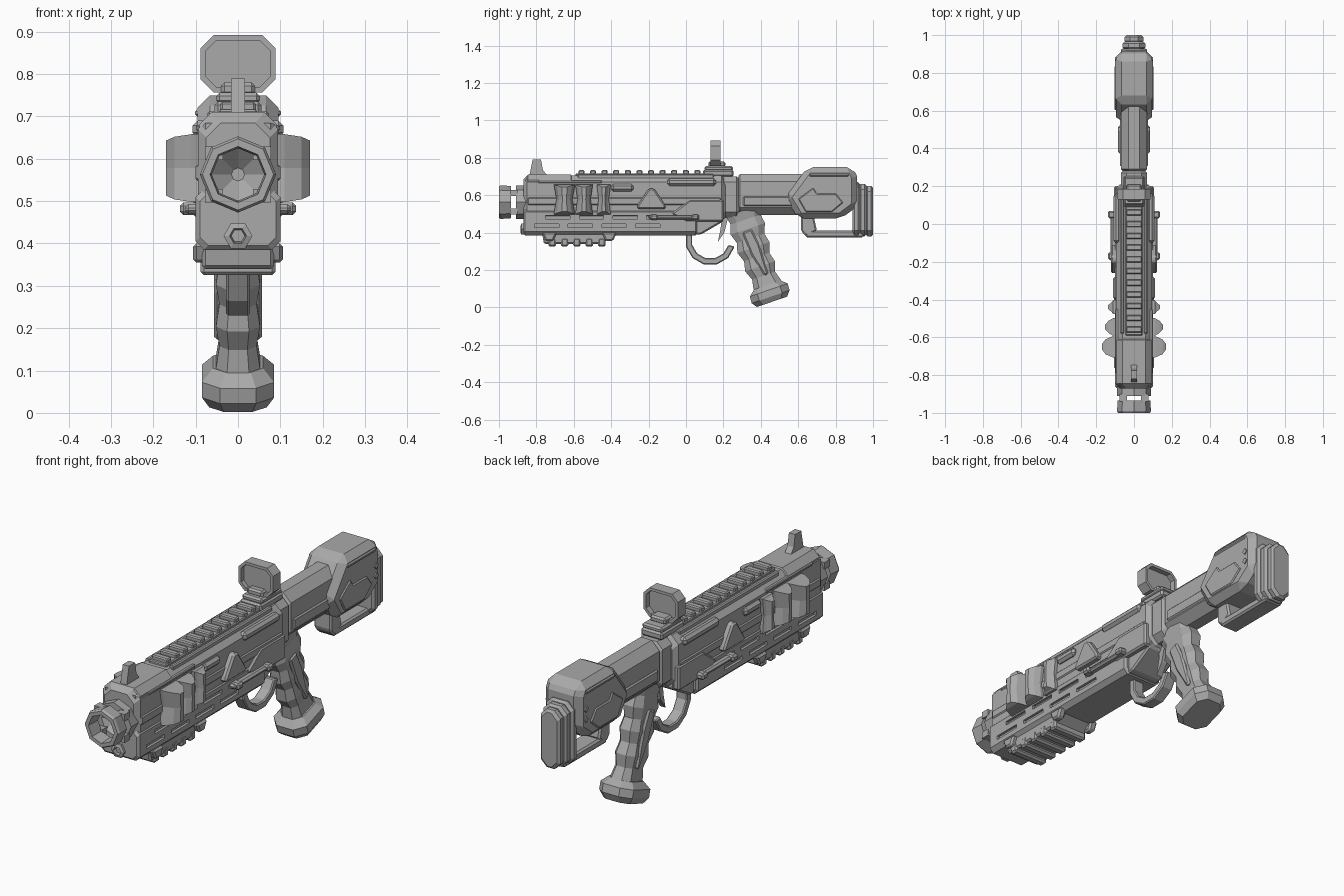
import bpy, bmesh, math

default_cube = bpy.data.objects.get("Cube")
if default_cube:
    bpy.data.objects.remove(default_cube)

grey = bpy.data.materials.new("plain grey")
grey.use_nodes = True
shade = (.4, .4, .4, 1)
grey.diffuse_color = shade
grey.node_tree.nodes["Principled BSDF"].inputs["Base Color"].default_value = shade


def loft(name, rings, closed=False, bevel=0, mirror=False):
    """Bridge rings of points, capping the ends unless the loft closes on itself."""
    bm = bmesh.new()
    loops = [[bm.verts.new(point) for point in ring] for ring in rings]
    pairs = list(zip(loops, loops[1:]))
    if closed:
        pairs.append((loops[-1], loops[0]))
    else:
        bm.faces.new(loops[0])
        bm.faces.new(loops[-1])
    for first, second in pairs:
        for i in range(len(first)):
            bm.faces.new((first[i - 1], first[i], second[i], second[i - 1]))
    bmesh.ops.recalc_face_normals(bm, faces=bm.faces)
    mesh = bpy.data.meshes.new(name)
    bm.to_mesh(mesh)
    bm.free()
    mesh.materials.append(grey)
    part = bpy.data.objects.new(name, mesh)
    bpy.context.collection.objects.link(part)
    if mirror:
        part.modifiers.new("mirror", 'MIRROR')
    if bevel:
        modifier = part.modifiers.new("bevel", 'BEVEL')
        modifier.width = bevel
        modifier.segments = 1
        modifier.limit_method = 'ANGLE'
    return part


def prism(name, profile, half, inner=None, bevel=.008):
    """Side profile of (y, z) points; an inner x makes a mirrored pair of plates."""
    start = -half if inner is None else inner
    rings = [[(x, y, z) for y, z in profile] for x in (start, half)]
    return loft(name, rings, bevel=bevel, mirror=inner is not None)


def block(name, front, back, low, high, half, inner=None, bevel=.008):
    corners = [(front, low), (back, low), (back, high), (front, high)]
    return prism(name, corners, half, inner, bevel)


def chamfered(y, half, low, high, cut):
    """Rectangle with clipped corners, facing along y."""
    right = [(half - cut, high), (half, high - cut), (half, low + cut), (half - cut, low)]
    return [(x, y, z) for x, z in right] + [(-x, y, z) for x, z in reversed(right)]


def hull(name, front, back, half, low, high, cut, ease=.01):
    """Chamfered bar whose two ends are eased inwards."""
    rings = []
    for y, e in ((front, ease), (front + ease, 0), (back - ease, 0), (back, ease)):
        rings.append(chamfered(y, half - e, low + e, high - e, cut))
    return loft(name, rings)


def disc(y, radius, height, sides=8):
    angles = [math.tau * i / sides for i in range(sides)]
    return [(radius * math.cos(a), y, height + radius * math.sin(a)) for a in angles]


# Muzzle: open front ring, four posts and a collar with a conical bore
bore = .563
ring = ((-.935, .086), (-.99, .09), (-1, .084), (-1, .066), (-.935, .062))
loft("muzzle_ring", [disc(y, r, bore) for y, r in ring], closed=True)
collar = ((-.84, .09), (-.91, .09), (-.91, .062), (-.86, .004))
loft("muzzle_collar", [disc(y, r, bore) for y, r in collar])
for side in (-1, 1):
    middle = bore + side * .05
    block("muzzle_post", -.94, -.9, middle - .016, middle + .016, .078, inner=.036, bevel=0)

# Upper receiver and its rear neck
hull("upper_receiver", -.87, .21, .095, .46, .705, cut=.035, ease=.02)
hull("receiver_neck", .15, .31, .07, .48, .7, cut=.03, ease=.04)
block("mid_stripe", -.85, .19, .545, .59, .1, inner=.08)
receiver_side = [(-.08, .5), (.02, .575), (.2, .575), (.2, .46), (0, .46)]
prism("receiver_side_plate", receiver_side, .105, inner=.07)

# Lower handguard with two rows of cut slots, and the trigger housing
guard = hull("handguard", -.87, .06, .1, .385, .53, cut=.02)
for row in range(2):
    for column in range(4):
        front = -.75 + column * .18 - row * .06
        height = .482 - row * .046
        cutter = block("slot_cutter", front, front + .13, height - .009, height + .009,
                       half=.2, inner=.088, bevel=0)
        cutter.hide_render = True
        cutter.hide_viewport = True
        slot = guard.modifiers.new("slot", 'BOOLEAN')
        slot.object = cutter
        slot.solver = 'EXACT'
prism("trigger_housing", [(-.05, .39), (.08, .39), (.2, .46), (.2, .5), (-.05, .5)], .08)
plug = ((-.85, .034), (-.88, .034), (-.885, .02), (-.87, .016))
loft("front_plug", [disc(y, r, .418, sides=6) for y, r in plug])

# Ribbed rail below the handguard
prism("under_rail", [(-.77, .4), (-.76, .34), (-.45, .34), (-.37, .4)], .085)
for front, back in ((-.77, -.69), (-.45, -.37)):
    prism("under_rail_clasp", [(front, .4), (front + .02, .355), (back - .02, .355), (back, .4)],
          .106, inner=.07)
for i in range(5):
    front = -.735 + i * .066
    block("under_rib", front, front + .04, .325, .37, .088)

# Three pairs of side fins, shrinking rearwards
for i in range(3):
    centre = -.65 + i * .105
    reach = .17 - i * .016
    rings = []
    for x, taper in ((.08, 1), (.11, 1), (reach - .02, .7), (reach, .25)):
        depth = (.057 - i * .01) * taper
        tall = .06 + .02 * taper
        outline = [(-1, -1), (1, -1), (.75, 0), (1, 1), (-1, 1), (-.75, 0)]
        rings.append([(x, centre + u * depth, .578 + v * tall) for u, v in outline])
    loft("side_fin", rings, mirror=True)

# Raised plates on the sides
triangle = [(-.26, .525), (-.26, .545), (-.2, .635), (-.17, .635), (-.11, .545), (-.11, .525)]
prism("side_triangle", triangle, .122, inner=.08)
block("small_side_plate", -.4, -.28, .62, .66, .112, inner=.08, bevel=.012)
block("long_side_plate", -.1, .16, .65, .69, .108, inner=.07, bevel=.012)
block("front_side_strip", -.79, -.45, .665, .68, .099, inner=.07, bevel=.004)
block("side_rod", -.2, .07, .47, .492, .125, inner=.09)
for front in (-.19, .03):
    block("rod_end", front, front + .04, .467, .497, .137, inner=.09)

# Toothed top rail and front sight
block("top_rail", -.59, .19, .69, .716, .045, bevel=.004)
block("rail_edge", -.58, .15, .68, .712, .072, inner=.052, bevel=.005)
for i in range(12):
    front = -.575 + i * .062
    block("rail_tooth", front, front + .032, .71, .734, .042, bevel=.005)
hull("front_cap", -.86, -.6, .092, .64, .71, cut=.03, ease=.015)
sight = [(-.84, .69), (-.82, .79), (-.775, .79), (-.765, .735), (-.73, .69)]
prism("front_sight", sight, .016, bevel=0)

# Optic: clamp, foot, and a framed pane
block("optic_base", .09, .255, .7, .735, .055)
block("optic_clamp", .1, .25, .73, .756, .052)
block("optic_foot", .12, .21, .75, .78, .04)
frame = []
for wall, ends in ((0, (.13, .185)), (.013, (.185, .13))):
    for y in ends:
        frame.append(chamfered(y, .088 - wall, .757 + wall, .892 - wall, .03 - wall / 2))
loft("optic_frame", frame, closed=True)
hull("optic_pane", .15, .16, .077, .767, .882, cut=.024, ease=0)

# Stock tube, shell and side details
hull("stock_tube", .28, .65, .068, .495, .712, cut=.04)
block("tube_side_rib", .3, .6, .535, .6, .074, inner=.05, bevel=.012)
shell = [(.53, .59), (.65, .75), (.89, .75), (.915, .7), (.915, .54), (.83, .475), (.6, .475)]
prism("stock_shell", shell, .096, bevel=.03)
block("stock_side_bar", .66, .87, .7, .717, .101, inner=.07, bevel=.005)
panel = [(.6, .58), (.68, .64), (.7, .61), (.8, .61), (.84, .56), (.78, .51), (.64, .51)]
prism("stock_side_panel", panel, .102, inner=.08, bevel=.005)
for height in (.585, .632):
    diamond = [(.855, height), (.87, height - .015), (.885, height), (.87, height + .015)]
    prism("stock_screw", diamond, .101, inner=.08, bevel=0)

# Open loop below the stock, closed behind by the stepped butt pad
prism("loop_front_post", [(.615, .5), (.615, .41), (.64, .38), (.7, .41), (.68, .5)], .045)
block("loop_bar", .64, .95, .375, .412, .045)
for i in range(3):
    front = .89 + i * .035
    hull("butt_pad", front, front + .04, .07 - i * .01, .38, .67 - i * .01, cut=.03)


# Grip: tilted eight-sided rings that swell between the finger grooves
def grip_ring(y, z, depth, width):
    outline = [(1, .5), (.6, 1), (-.6, 1), (-1, .5)]
    outline += [(u, -v) for u, v in reversed(outline)]
    tilt = math.radians(19)
    return [(v * width, y + u * depth * math.cos(tilt), z + u * depth * math.sin(tilt))
            for u, v in outline]


grip = []
for i in range(9):
    t = i / 8
    swell = (-1) ** i
    grip.append(grip_ring(.31 + .125 * t ** 1.3, .52 - .4 * t,
                          .095 - .025 * t + .008 * swell, .048 + .004 * swell))
loft("grip", grip)
foot = ((0, .7), (.3, 1), (.7, 1), (1, .8))
loft("grip_foot", [grip_ring(.435 + .025 * t, .12 - .09 * t, .107 * k, .085 * k) for t, k in foot])
prism("grip_side_panel", [(.3, .4), (.35, .42), (.39, .34), (.44, .18), (.42, .17), (.35, .28)],
      .057, inner=.035)

# Trigger inside its curved guard
angles = [math.radians(165 + i * 30) for i in range(7)]
arc = [(.13 + .135 * math.cos(a), .36 + .135 * math.sin(a)) for a in angles]
arc += [(.13 + .1 * math.cos(a), .36 + .1 * math.sin(a)) for a in reversed(angles)]
prism("trigger_guard", arc, .028, bevel=.005)
prism("trigger", [(.19, .48), (.225, .48), (.205, .4), (.17, .35), (.185, .42)], .014, bevel=0)
